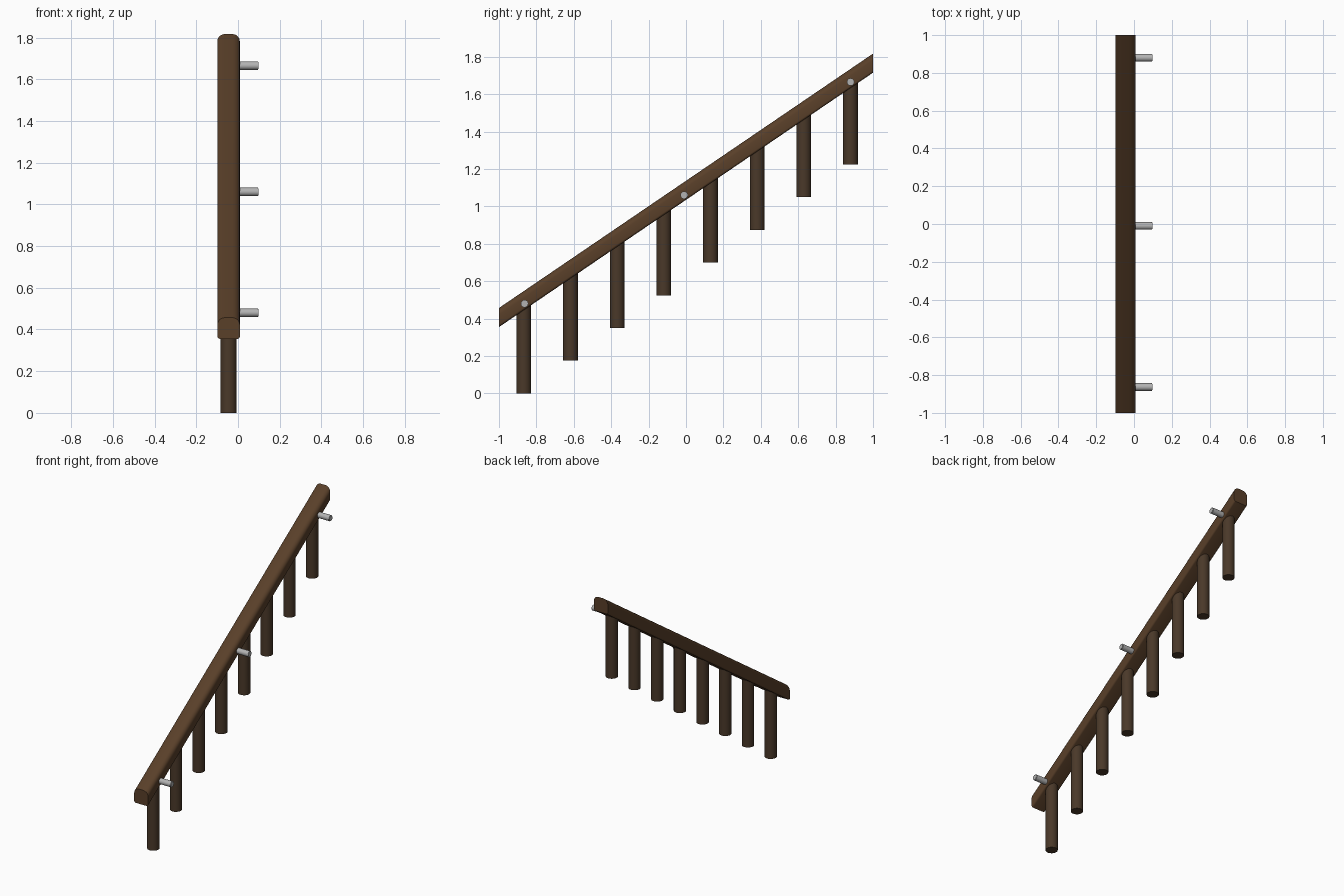
import bpy, bmesh, math
from mathutils import Matrix

if "Cube" in bpy.data.objects:
    bpy.data.objects.remove(bpy.data.objects["Cube"])

SLOPE = 0.68          # rise of the rail per unit of run
RAIL_X = -0.045       # centre line of rail and balusters


def material(name, rgb):
    m = bpy.data.materials.new(name)
    m.diffuse_color = (*rgb, 1)
    m.use_nodes = True
    m.node_tree.nodes["Principled BSDF"].inputs["Base Color"].default_value = m.diffuse_color
    return m


wood = material("rail_wood", (0.10, 0.05, 0.022))
dark_wood = material("baluster_wood", (0.068, 0.04, 0.022))
metal = material("bracket_metal", (0.45, 0.45, 0.45))


def finish(bm, name, mat):
    bmesh.ops.recalc_face_normals(bm, faces=bm.faces[:])
    mesh = bpy.data.meshes.new(name)
    bm.to_mesh(mesh)
    bm.free()
    mesh.materials.append(mat)
    obj = bpy.data.objects.new(name, mesh)
    bpy.context.collection.objects.link(obj)
    bpy.ops.object.select_all(action='DESELECT')
    obj.select_set(True)
    bpy.context.view_layer.objects.active = obj
    bpy.ops.object.shade_smooth_by_angle(angle=math.radians(35))
    return obj


def corner(cx, cz, r, start, n=5):
    return [(cx + r * math.cos(a), cz + r * math.sin(a))
            for a in (math.radians(start + 90 * i / n) for i in range(n + 1))]


# Handrail: rounded profile extruded along y, sheared upward, ends cut plumb
hw, low, high = 0.054, 0.355, 0.457
rt, rb = 0.036, 0.013
profile = (corner(hw - rt, high - rt, rt, 0) + corner(rt - hw, high - rt, rt, 90)
           + corner(rb - hw, low + rb, rb, 180) + corner(hw - rb, low + rb, rb, 270))
bm = bmesh.new()
ends = [[bm.verts.new((RAIL_X + x, y, z + SLOPE * (y + 1))) for x, z in profile]
        for y in (-1, 1)]
for i in range(len(profile)):
    j = (i + 1) % len(profile)
    bm.faces.new((ends[0][i], ends[0][j], ends[1][j], ends[1][i]))
for ring in ends:
    bm.faces.new(ring)
finish(bm, "handrail", wood)

# Balusters: round posts whose sloped tops end inside the rail
for i in range(8):
    y = -0.867 + i * 0.2495
    bottom = i * 0.175
    bm = bmesh.new()
    bmesh.ops.create_cone(bm, cap_ends=True, segments=32,
                          radius1=0.039, radius2=0.039, depth=1)
    for v in bm.verts:
        top = v.co.z > 0
        v.co.x += RAIL_X
        v.co.y += y
        v.co.z = low + 0.03 + SLOPE * (v.co.y + 1) if top else bottom
    finish(bm, f"baluster_{i + 1}", dark_wood)

# Wall brackets: short metal pegs in the side of the rail
for i, y in enumerate((-0.863, -0.01, 0.88)):
    z = 1.067 + SLOPE * y
    bm = bmesh.new()
    bmesh.ops.create_cone(bm, cap_ends=True, segments=24, radius1=0.02, radius2=0.02,
                          depth=0.099 + 0.01,
                          matrix=Matrix.Translation((0.0445, y, z))
                          @ Matrix.Rotation(math.pi / 2, 4, 'Y'))
    rim = [e for e in bm.edges if all(v.co.x > 0.05 for v in e.verts)]
    bmesh.ops.bevel(bm, geom=rim, offset=0.003, segments=2, affect='EDGES')
    finish(bm, f"wall_bracket_{i + 1}", metal)
